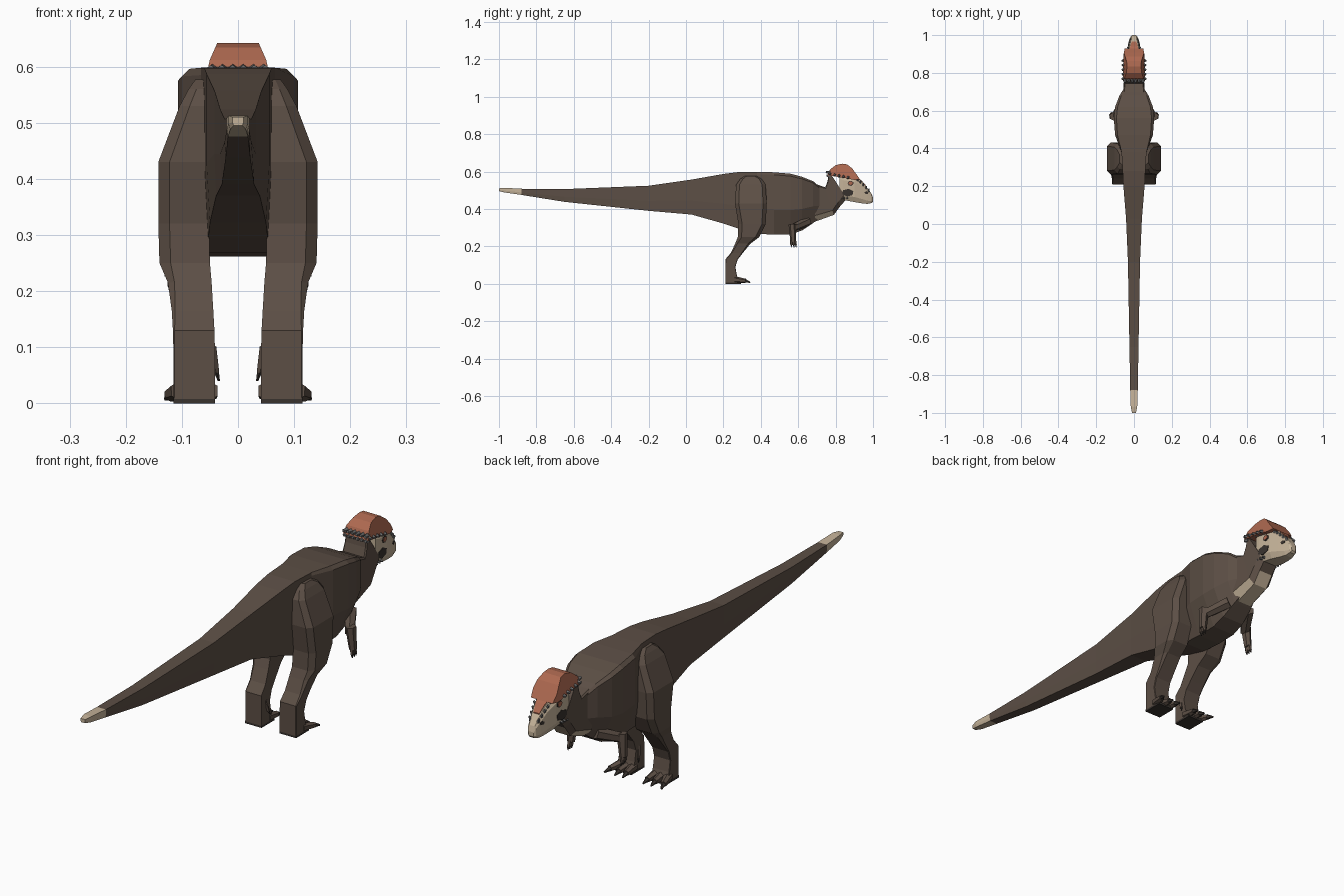
import bpy, bmesh, math
from mathutils import Vector

cube = bpy.data.objects.get("Cube")
if cube:
    bpy.data.objects.remove(cube, do_unlink=True)


def material(name, r, g, b):
    m = bpy.data.materials.new(name)
    m.use_nodes = True
    m.diffuse_color = (r, g, b, 1)
    bsdf = m.node_tree.nodes["Principled BSDF"]
    bsdf.inputs["Base Color"].default_value = (r, g, b, 1)
    bsdf.inputs["Roughness"].default_value = 0.9
    return m


brown = material("brown hide", .108, .078, .06)
cream = material("cream skin", .56, .45, .32)
rust = material("rust dome", .42, .14, .08)
grey = material("grey horn", .15, .15, .15)
dark = material("dark claw", .04, .032, .027)


def finish(bm, name, *mats):
    bmesh.ops.recalc_face_normals(bm, faces=bm.faces)
    mesh = bpy.data.meshes.new(name)
    bm.to_mesh(mesh)
    bm.free()
    for m in mats:
        mesh.materials.append(m)
    ob = bpy.data.objects.new(name, mesh)
    bpy.context.collection.objects.link(ob)
    return ob


def loft(rings):
    bm = bmesh.new()
    loops = [[bm.verts.new(p) for p in ring] for ring in rings]
    n = len(loops[0])
    for a, b in zip(loops, loops[1:]):
        for i in range(n):
            j = (i + 1) % n
            bm.faces.new((a[i], a[j], b[j], b[i]))
    bm.faces.new(loops[0])
    bm.faces.new(loops[-1])
    return bm


def section(yt, zt, yb, zb, w, wb, wt=.9, hi=.04, lo=.6):
    """Eight-sided slice between a top point and a bottom point."""
    half = [(0, w * wt), (hi, w), (lo, w), (1, wb)]
    pts = [(x, yt + (yb - yt) * t, zt + (zb - zt) * t) for t, x in half]
    return pts + [(-x, y, z) for x, y, z in reversed(pts)]


def limb(bm, a, b, r1, r2, sides=6):
    a, b = Vector(a), Vector(b)
    d = b - a
    mat = d.to_track_quat('Z', 'Y').to_matrix().to_4x4()
    mat.translation = (a + b) / 2
    bmesh.ops.create_cone(bm, cap_ends=True, segments=sides, radius1=r1,
                          radius2=r2, depth=d.length, matrix=mat)


# Tail and torso: y, top, bottom, half width, belly half width
torso = [(-1, .51, .495, .01, .008), (-.97, .513, .488, .017, .014),
         (-.88, .508, .475, .02, .018), (-.65, .506, .438, .024, .022),
         (-.2, .524, .39, .032, .029), (.03, .557, .37, .042, .039),
         (.2, .587, .322, .056, .05), (.28, .597, .295, .06, .053),
         (.38, .598, .268, .066, .052), (.47, .596, .262, .1, .052),
         (.56, .588, .264, .107, .052), (.62, .572, .285, .1, .05),
         (.68, .548, .325, .077, .042), (.715, .518, .35, .055, .035)]
bm = loft([section(y, t, y, b, w, wb, 1 if y < .4 else .87) for y, t, b, w, wb in torso])
for f in bm.faces:
    f.material_index = int(f.calc_center_median().y < -.88)
finish(bm, "body_and_tail", brown, cream)

# Neck with a pale throat
bm = loft([section(yt, zt, yb, zb, w, .032, lo=.84) for yt, zt, yb, zb, w in
           ((.69, .535, .69, .332, .058), (.745, .515, .79, .368, .052),
            (.757, .55, .825, .415, .05), (.765, .6, .86, .455, .048))])
bmesh.ops.recalc_face_normals(bm, faces=bm.faces)
for f in bm.faces:
    f.material_index = int(f.normal.z < -.25 and f.calc_center_median().z < .4)
finish(bm, "neck", brown, cream)

# Skull: y, top, bottom, half width
skull = [(.82, .585, .468, .046), (.84, .58, .448, .047), (.9, .572, .437, .043),
         (.94, .547, .43, .033), (.97, .512, .427, .025), (.993, .48, .432, .018),
         (1, .458, .44, .011)]
finish(loft([section(y, t, y, b, w, w * .7, .7, .2, .8) for y, t, b, w in skull]),
       "skull", cream)


def skull_width(y):
    for a, b in zip(skull, skull[1:]):
        if y <= b[0]:
            return a[3] + (b[3] - a[3]) * (y - a[0]) / (b[0] - a[0])
    return skull[-1][3]


# Thin plates for the eyes, cheek openings and nostrils
def plates(name, mat, y, z, ry, rz, sides, lift=.002):
    bm = bmesh.new()
    for s in (1, -1):
        part = []
        for off in (-.004, lift):
            ring = []
            for i in range(sides):
                a = math.tau * i / sides + .4
                py = y + ry * math.cos(a)
                ring.append(bm.verts.new((s * (skull_width(py) + off), py,
                                          z + rz * math.sin(a))))
            bm.faces.new(ring)
            part.append(ring)
        for i in range(sides):
            j = (i + 1) % sides
            bm.faces.new((part[0][i], part[0][j], part[1][j], part[1][i]))
    finish(bm, name, mat)


plates("cheek_openings", dark, .865, .487, .032, .021, 6)
plates("eye_sockets", dark, .88, .537, .016, .014, 7)
plates("eyes", rust, .88, .538, .012, .01, 6, .004)
plates("nostrils", dark, .965, .487, .011, .008, 5)

# Domed crown, narrowing upward, and its strip down the snout
outline = [(.757, .58), (.772, .612), (.8, .634), (.835, .642), (.862, .638),
           (.888, .617), (.908, .59), (.93, .558), (.9, .555), (.84, .567)]
finish(loft([[(s * (.057 - .02 * max(0, z - .597) / .045 - .2 * max(0, y - .89)), y, z)
              for y, z in outline] for s in (-1, 1)]), "dome", rust)
finish(loft([section(y, z + .004, y, z - .01, w, w) for y, z, w in
             ((.9, .572, .028), (.94, .547, .02), (.965, .518, .013))]),
       "snout_strip", rust)

# Knobs round the crown, along the snout and under the cheek
bm = bmesh.new()
for row, z in enumerate((.594, .575)):
    for i in range(6):
        x = -.045 + .018 * i
        limb(bm, (x, .772, z), (x * 1.08, .748 + .003 * row, z + .003), .011, .006, 5)
for s in (1, -1):
    for i in range(5):
        y = .772 + .024 * i
        limb(bm, (s * .044, y, .586 - .004 * i),
             (s * .065, y - .004, .588 - .005 * i), .011, .005, 5)
    for i in range(6):
        y, z = .9 + .015 * i, .573 - .014 * i
        w = skull_width(y)
        limb(bm, (s * w * .6, y, z - .014), (s * w * .95, y + .004, z + .005), .008, .004, 5)
    for i in range(3):
        y = .83 + .016 * i
        limb(bm, (s * .036, y, .458), (s * .05, y, .455), .007, .003, 5)
finish(bm, "horn_knobs", grey)

# Leg slices: z, back, front, inner, outer, chamfer
leg = [(.577, .315, .375, .05, .076, .01), (.56, .29, .406, .05, .088, .014),
       (.53, .268, .425, .05, .104, .018),
       (.43, .262, .432, .052, .142, .02), (.32, .28, .426, .052, .142, .02),
       (.25, .277, .392, .05, .14, .02), (.215, .263, .345, .047, .125, .012),
       (.165, .24, .304, .044, .118, .006), (.13, .21, .277, .042, .116, .003),
       (.09, .21, .264, .041, .115, .002), (.045, .21, .272, .041, .115, .002),
       (.008, .21, .285, .041, .115, .002)]
for side, s in (("left", 1), ("right", -1)):
    finish(loft([[(s * x, y, z) for x, y in
                  ((x0, y0), (x1 - c, y0), (x1, y0 + c), (x1, y1 - c), (x1 - c, y1), (x0, y1))]
                 for z, y0, y1, x0, x1, c in leg]), side + "_leg", brown)

    # Toes, claws and sole
    toes, claws = bmesh.new(), bmesh.new()
    for x, tip in ((.052, .046), (.078, .082), (.104, .129)):
        mid = (s * (x + tip * 2) / 3, .318, .015)
        limb(toes, (s * x, .262, .022), mid, .018, .012)
        limb(claws, mid, (s * tip, .343, .007), .01, .003, 5)
    limb(toes, (s * .047, .24, .1), (s * .039, .25, .055), .009, .006, 5)
    limb(claws, (s * .039, .25, .058), (s * .034, .257, .04), .005, .002, 5)
    sole = bmesh.ops.create_cube(claws, size=1)["verts"]
    for v in sole:
        v.co = (s * (.078 + v.co.x * .074), .252 + v.co.y * .084, .005 + v.co.z * .01)
    finish(toes, side + "_toes", brown)
    finish(claws, side + "_foot_claws", dark)

    # Small folded arm with three fingers
    arm, nails = bmesh.new(), bmesh.new()
    wrist = (s * .118, .573, .225)
    limb(arm, (s * .05, .655, .335), (s * .108, .565, .296), .025, .02)
    limb(arm, (s * .11, .569, .318), wrist, .021, .015)
    for d in (-.012, 0, .012):
        knuckle = (s * .12, .575 + d, .208)
        limb(arm, (s * .118, .573 + d * .7, .23), knuckle, .008, .006, 5)
        limb(nails, knuckle, (s * .12, .578 + d, .194), .005, .002, 5)
    finish(arm, side + "_arm", brown)
    finish(nails, side + "_hand_claws", dark)
